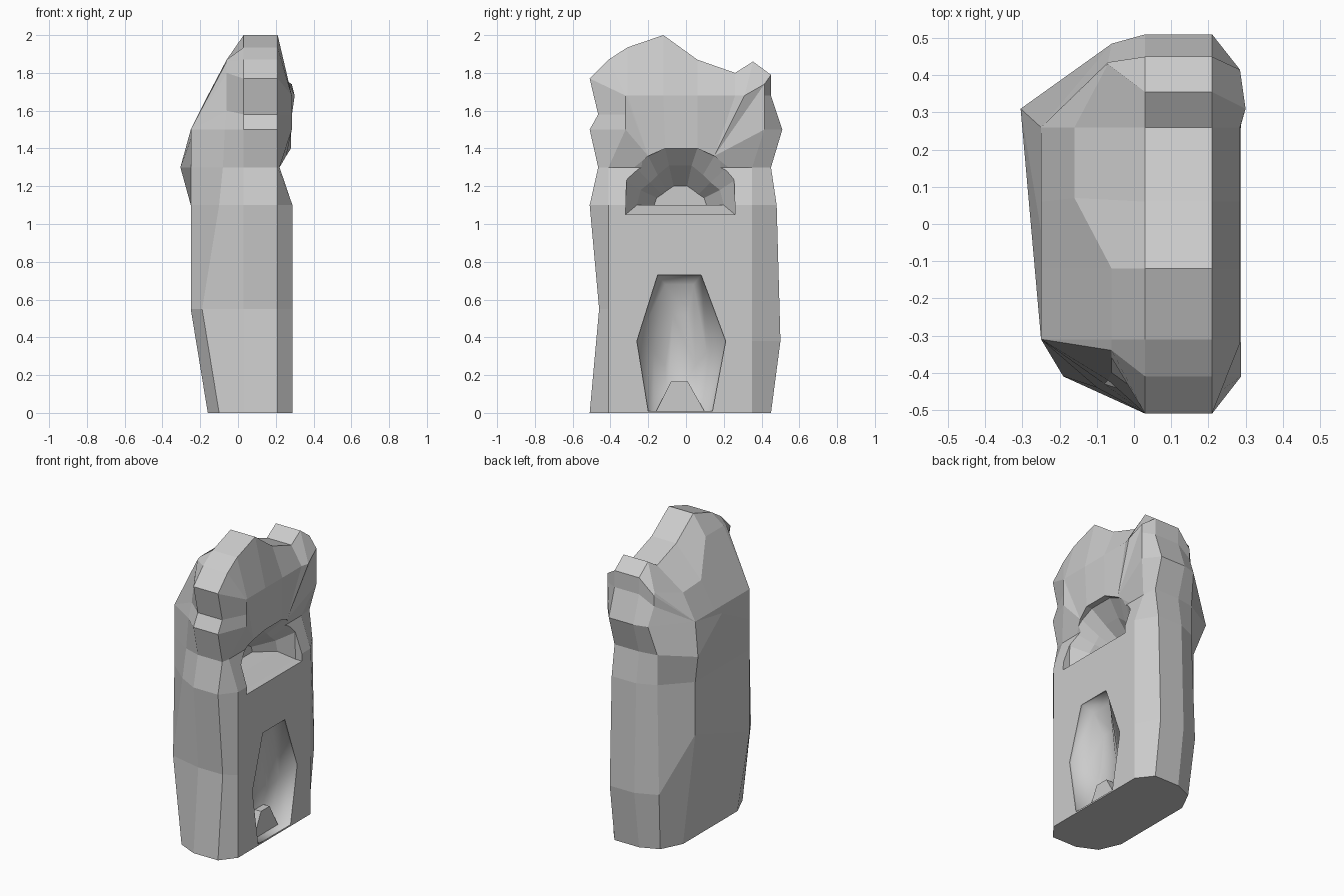
import bpy, bmesh

if "Cube" in bpy.data.objects:
    bpy.data.objects.remove(bpy.data.objects["Cube"])


def finish(name, bm, smooth=False):
    bmesh.ops.remove_doubles(bm, verts=bm.verts, dist=0.002)
    bmesh.ops.recalc_face_normals(bm, faces=bm.faces)
    for f in bm.faces:
        f.smooth = smooth
    me = bpy.data.meshes.new(name)
    bm.to_mesh(me)
    bm.free()
    ob = bpy.data.objects.new(name, me)
    bpy.context.collection.objects.link(ob)
    return ob


def loft(name, sections, smooth=False):
    """Closed loft through (x, [(y, z), ...]) sections with capped ends."""
    bm = bmesh.new()
    rings = [[bm.verts.new((x, y, z)) for y, z in pts] for x, pts in sections]
    n = len(rings[0])
    for a, b in zip(rings, rings[1:]):
        for i in range(n):
            j = (i + 1) % n
            bm.faces.new((a[i], a[j], b[j], b[i]))
    bm.faces.new(rings[0])
    bm.faces.new(rings[-1])
    return finish(name, bm, smooth)


def clamp(v, lo, hi):
    return max(lo, min(hi, v))


def face(bm, *verts):
    """Face from verts, skipping repeats."""
    verts = list(dict.fromkeys(verts))
    if len(verts) > 2:
        bm.faces.new(verts)


# Side silhouette of the rock, up the left, over the top, down the right
outline = [(-.51, 0), (-.46, .55), (-.51, 1.1), (-.465, 1.3), (-.51, 1.5),
           (-.465, 1.58), (-.51, 1.77), (-.41, 1.87), (-.31, 1.935), (-.12, 2.0),
           (.06, 1.87), (.26, 1.8), (.355, 1.86), (.45, 1.79), (.45, 1.68),
           (.51, 1.5), (.45, 1.3), (.48, 1.1), (.50, .38), (.45, 0)]


def carved_point(y, z):
    if y > .4 and z >= 1.5:
        return (.285, .415, min(z, 1.74))
    if z >= 1.5:
        return (.30 if y > .3 else .285, clamp(y, -.32, .31), min(z, 1.68))
    x = .22 if z == 1.3 else .288
    return (x, -.41 if y < 0 else .35, z)


# Edge loop between the silhouette band and the flat back
middle = [(-.10, -.45, 0), (-.19, -.41, .55), (-.10, -.44, 1.1), (-.08, -.43, 1.3),
          (-.07, -.42, 1.5), (-.06, -.40, 1.6), (-.06, -.36, 1.8), (-.06, -.34, 1.86),
          (-.06, -.31, 1.87), (-.06, -.12, 1.87), (-.16, .07, 1.68), (-.16, .26, 1.67),
          (-.07, .43, 1.71), (-.07, .435, 1.69), (-.07, .435, 1.62), (-.06, .485, 1.5),
          (-.09, .43, 1.3), (-.09, .43, 1.1), (-.11, .44, .38), (-.09, .40, 0)]


def back_point(y, z):
    if z == 1.3 and y > 0:
        return (-.305, .31, 1.3)
    if z == .38:
        return (-.25, .26, .75)
    return (-.16 if z == 0 else -.25, clamp(y, -.31, .26), min(z, 1.5))


# Rock body
bm = bmesh.new()
loops = [[carved_point(*p) for p in outline],
         [(.21, y, z) for y, z in outline],
         [(.03, y, z) for y, z in outline],
         middle,
         [back_point(*p) for p in outline]]
loops = [[bm.verts.new(p) for p in lp] for lp in loops]
last = len(outline) - 1
for a, b in zip(loops, loops[1:]):
    for i in range(last):
        bm.faces.new((a[i], a[i + 1], b[i + 1], b[i]))
bm.faces.new([lp[0] for lp in loops] + [lp[last] for lp in reversed(loops)])
front, back = loops[0], loops[-1]
for lp in (front, back):
    for i in range(3):
        bm.faces.new((lp[i], lp[i + 1], lp[last - 1 - i], lp[last - i]))

# Flat upper back
hub = bm.verts.new((-.25, -.02, 1.45))
fan = back[3:17]
for a, b in zip(fan, fan[1:] + fan[:1]):
    bm.faces.new((a, b, hub))

# Overhanging brow: columns running down to the niche rim
rim = [bm.verts.new(p) for p in ((.222, -.27, 1.303), (.255, -.2, 1.36), (.28, -.11, 1.4),
                                 (.28, .06, 1.4), (.255, .15, 1.36), (.222, .22, 1.303))]
target = [0, 1, 1, 1, 1, 1, 2, 3, 4, 4, 4, 4, 4, 5]
for k in range(13):
    face(bm, front[3 + k], front[4 + k], rim[target[k + 1]], rim[target[k]])
face(bm, *rim)
face(bm, front[3], rim[0], rim[5], front[16])
body = finish("rock_body", bm)

# Half-dome niche with sloping ledge
mouth = [(-.32, 1.05), (-.315, 1.23), (-.27, 1.303), (-.2, 1.36), (-.11, 1.40),
         (.06, 1.40), (.15, 1.36), (.22, 1.303), (.255, 1.23), (.26, 1.05)]
inner = [(-.26, 1.10), (-.24, 1.18), (-.19, 1.22), (-.15, 1.26), (-.09, 1.31),
         (.03, 1.31), (.09, 1.26), (.13, 1.22), (.18, 1.18), (.20, 1.10)]
deep = [(-.03 + (y + .03) * .6, 1.10 + (z - 1.10) * .48) for y, z in inner]
niche = loft("niche_cutter", [(.4, mouth), (.24, mouth), (.15, inner), (.03, deep)])

# Tall arched recess near the ground
arch = [(-.2, .01), (-.26, .38), (-.15, .73), (.08, .73), (.21, .38), (.14, .01)]
arch_in = [(-.17, .01), (-.17, .32), (-.11, .68), (.04, .68), (.11, .32), (.11, .01)]
arch_back = [(-.1, .01), (-.11, .25), (-.07, .52), (.01, .52), (.05, .25), (.06, .01)]
recess = loft("recess_cutter",
              [(.4, arch), (.275, arch), (.225, arch_in), (.18, arch_back)], True)

for cutter in (niche, recess):
    mod = body.modifiers.new(cutter.name, 'BOOLEAN')
    mod.operation = 'DIFFERENCE'
    mod.solver = 'EXACT'
    mod.object = cutter
    cutter.hide_render = True
    cutter.hide_set(True)

# Small steep stone at the foot of the recess
foot = [(-.16, .005), (-.08, .165), (.01, .165), (.1, .005)]
loft("foot_stone", [(.225, foot), (.17, foot)])
